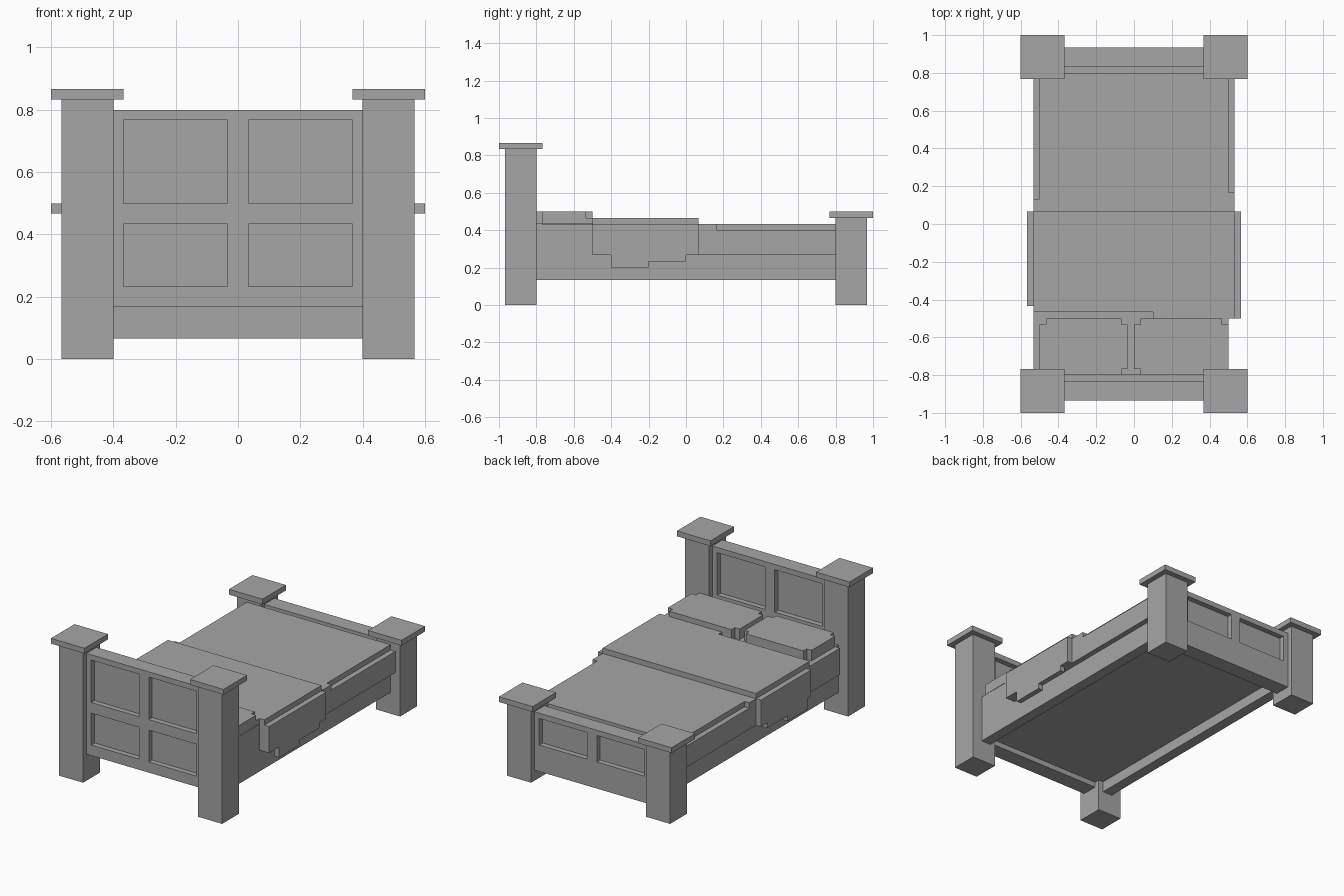
import bpy
import bmesh
from mathutils import Vector

cube = bpy.data.objects.get("Cube")
if cube:
    bpy.data.objects.remove(cube, do_unlink=True)

U = 1 / 30  # block size: all parts sit on this lattice

gray = bpy.data.materials.new("plain_gray")
gray.use_nodes = True
COLOR = (0.38, 0.38, 0.38, 1)
gray.diffuse_color = COLOR
gray.node_tree.nodes["Principled BSDF"].inputs["Base Color"].default_value = COLOR


def finish(name, bm):
    bmesh.ops.recalc_face_normals(bm, faces=bm.faces)
    mesh = bpy.data.meshes.new(name)
    bm.to_mesh(mesh)
    bm.free()
    mesh.materials.append(gray)
    obj = bpy.data.objects.new(name, mesh)
    bpy.context.collection.objects.link(obj)
    return obj


def boxes(name, *spans):
    """One object from boxes given as (x0, x1, y0, y1, z0, z1) in blocks."""
    bm = bmesh.new()
    for x0, x1, y0, y1, z0, z1 in spans:
        verts = bmesh.ops.create_cube(bm, size=1)["verts"]
        size = Vector((x1 - x0, y1 - y0, z1 - z0))
        mid = Vector((x0 + x1, y0 + y1, z0 + z1)) / 2
        for v in verts:
            v.co = (v.co * size + mid) * U
    return finish(name, bm)


def extrude(name, points, offset):
    """Prism from an outline in blocks, pushed along an offset."""
    bm = bmesh.new()
    face = bm.faces.new([bm.verts.new(Vector(p) * U) for p in points])
    new = bmesh.ops.extrude_face_region(bm, geom=[face])["geom"]
    verts = [g for g in new if isinstance(g, bmesh.types.BMVert)]
    bmesh.ops.translate(bm, verts=verts, vec=Vector(offset) * U)
    return finish(name, bm)


def panel_board(name, y, bottom, top, rails):
    """Board with recessed panels on both faces; rails are (z0, z1) bars."""
    stiles = [(-12, -11), (-1, 1), (11, 12)]
    frame = [(a, b, y - 1.5, y + 1.5, bottom, top) for a, b in stiles]
    for z0, z1 in rails:
        frame += [(a, b, y - 1.5, y + 1.5, z0, z1) for a, b in ((-11, -1), (1, 11))]
    core = (-11.5, 11.5, y - 0.5, y + 0.5, bottom + 0.5, top - 0.5)
    boxes(name, core, *frame)


# Corner posts with wide flat caps
for end, y, height in (("head", -26.5, 25), ("foot", 26.5, 14)):
    for side, x in (("right", -14.5), ("left", 14.5)):
        boxes(f"{end}_{side}_post",
              (x - 2.5, x + 2.5, y - 2.5, y + 2.5, 0, height))
        boxes(f"{end}_{side}_cap",
              (x - 3.5, x + 3.5, y - 3.5, y + 3.5, height, height + 1))

# Panelled headboard and footboard
panel_board("headboard", -26.5, 5, 24, [(5, 7), (13, 15), (23, 24)])
panel_board("footboard", 26.5, 2, 13, [(2, 7), (12, 13)])

# Side rails, raised floor and mattress
for side, s in (("right", -1), ("left", 1)):
    x0, x1 = sorted((13 * s, 15 * s))
    boxes(f"{side}_rail", (x0, x1, -24, 24, 4, 8))
boxes("bed_floor", (-13, 13, -25, 25, 6, 8))
boxes("mattress", (-15, 15, -24, 24, 8, 12.95))

# Blanket over the mattress, with edges one step lower toward the foot
boxes("blanket",
      (-15, 15, -15, 24, 8, 13),
      (-16, -15, -23, 4, 8, 13), (-16, -15, 4, 24, 8, 12),
      (15, 16, -15, 5, 8, 13), (15, 16, 5, 24, 8, 12))

# Folded throw with a stepped front edge
extrude("throw_top",
        [(-16, -14, 13), (3, -14, 13), (3, -16, 13), (15, -16, 13),
         (15, -15, 13), (16, -15, 13), (16, 2, 13), (-16, 2, 13)],
        (0, 0, 1))

# Ragged throw sides hanging over the edges
for side, x, s, start in (("right", -16, -1, -13), ("left", 16, 1, -15)):
    outline = [(start, 13), (start, 8), (-12, 8), (-12, 6), (-6, 6), (-6, 7),
               (0, 7), (0, 8), (2, 8), (2, 13)]
    extrude(f"throw_{side}_side", [(x, y, z) for y, z in outline], (s, 0, 0))

# Pillows with notched corners
for side, x0, x1 in (("right", -15, -1), ("left", 0, 15)):
    boxes(f"{side}_pillow",
          (x0 + 1, x1 - 1, -24, -15, 13, 15),
          (x0, x0 + 1, -23, -16, 13, 15),
          (x1 - 1, x1, -23, -16, 13, 15))
